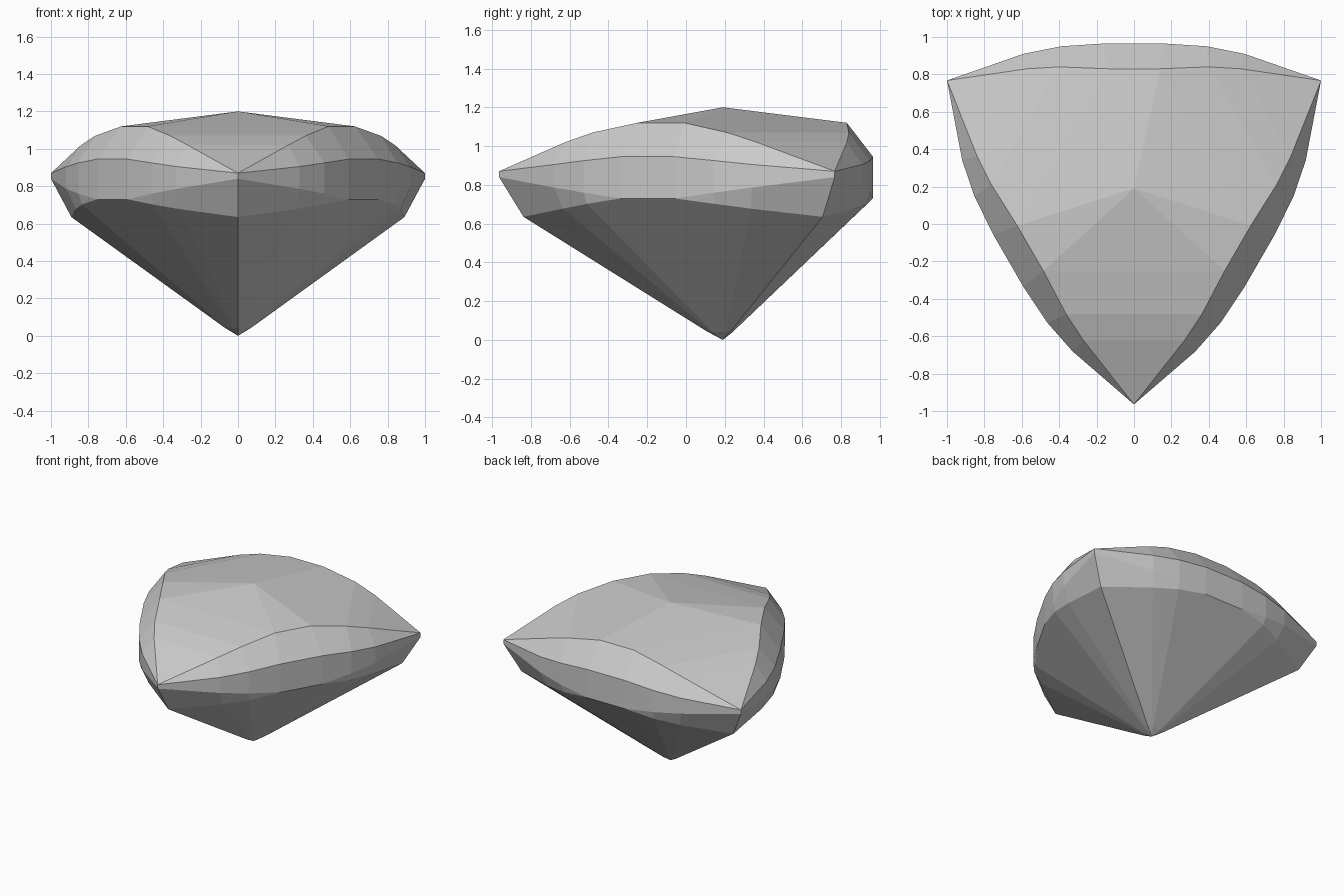
import bpy
import bmesh
from math import cos, sin, tau
from mathutils import Vector

cube = bpy.data.objects.get("Cube")
if cube:
    bpy.data.objects.remove(cube, do_unlink=True)

CENTRE_Y = 0.19
SIDES = 3
STEPS = 7   # segments along each curved side

# Half of one side per ring: (along the side, outward, height), corner to middle
outline = [(1.0, 0.577), (0.59, 0.72), (0.39, 0.76), (0.16, 0.775)]


def with_heights(points, heights):
    return [(s, n, z) for (s, n), z in zip(points, heights)]


crown_edge = [(1.0, 0.577, 0.87), (0.57, 0.64, 1.02), (0.40, 0.65, 1.07), (0.14, 0.64, 1.12)]
girdle_top = with_heights(outline, (0.87, 0.905, 0.925, 0.945))
girdle_bottom = with_heights(outline, (0.84, 0.786, 0.76, 0.73))
pavilion_edge = [(0.89, 0.515, 0.635), (0.56, 0.68, 0.677), (0.38, 0.745, 0.702), (0.16, 0.775, 0.73)]
culet_edge = [(0.073, 0.042, 0.045), (0.045, 0.048, 0.042), (0.03, 0.05, 0.04), (0.012, 0.05, 0.04)]

bm = bmesh.new()
shared = {}


def vert(x, y, z):
    """Return one vertex per position, so rings that meet share it."""
    key = (round(x, 3), round(y, 3), round(z, 3))
    if key not in shared:
        shared[key] = bm.verts.new(Vector((x, y, z)))
    return shared[key]


def ring(half):
    """Mirror half a side and turn it around the stone."""
    side = half + [(-s, n, z) for s, n, z in reversed(half[1:])]
    loop = []
    for k in range(SIDES):
        c, q = cos(k * tau / SIDES), sin(k * tau / SIDES)
        loop += [vert(s * c - n * q, CENTRE_Y + s * q + n * c, z) for s, n, z in side]
    return loop


def face(*corners):
    unique = list(dict.fromkeys(corners))
    if len(unique) > 2:
        bm.faces.new(unique)


# Girdle, crown and pavilion bands
rings = [ring(r) for r in (crown_edge, girdle_top, girdle_bottom, pavilion_edge, culet_edge)]
count = SIDES * STEPS
for upper, lower in zip(rings, rings[1:]):
    for i in range(count):
        j = (i + 1) % count
        face(upper[i], lower[i], lower[j], upper[j])

# Domed table: strips run across each corner, triangles meet at the peak
table = rings[0]
peak = vert(0, CENTRE_Y, 1.2)
for c in range(0, count, STEPS):
    def at(offset):
        return table[(c + offset) % count]
    face(at(-1), at(0), at(1))
    for d in (1, 2):
        face(at(-d), at(d), at(d + 1), at(-d - 1))
    face(peak, at(-3), at(3))
    face(peak, at(3), at(4))

# Pointed culet
tip = vert(0, CENTRE_Y, 0)
for i in range(count):
    face(tip, rings[-1][(i + 1) % count], rings[-1][i])

bmesh.ops.recalc_face_normals(bm, faces=bm.faces)
mesh = bpy.data.meshes.new("gemstone")
bm.to_mesh(mesh)
bm.free()
gem = bpy.data.objects.new("gemstone", mesh)
bpy.context.collection.objects.link(gem)

# Pale grey stone
mat = bpy.data.materials.new("pale grey")
mat.use_nodes = True
colour = (0.6, 0.6, 0.6, 1)
mat.diffuse_color = colour
mat.node_tree.nodes["Principled BSDF"].inputs["Base Color"].default_value = colour
mesh.materials.append(mat)
